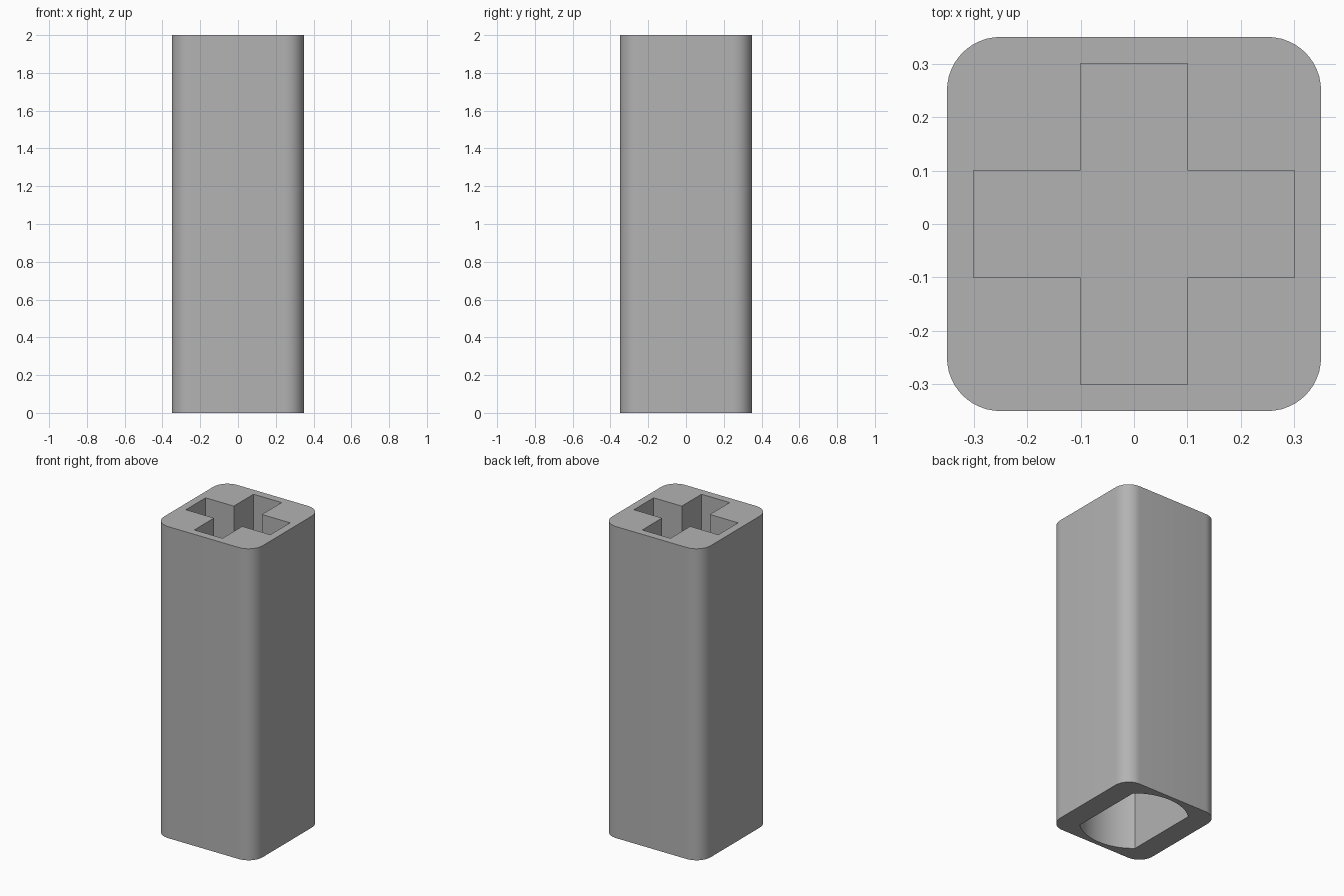
import bpy
import bmesh
from math import asin, cos, sin, pi, radians

if "Cube" in bpy.data.objects:
    bpy.data.objects.remove(bpy.data.objects["Cube"], do_unlink=True)

HEIGHT = 2.0
HALF = 0.35
CORNER = 0.10
SOCKET_DEPTH = 0.9
OVERCUT = 0.1

grey = bpy.data.materials.new("plain grey")
grey.use_nodes = True
colour = (0.45, 0.45, 0.45, 1)
grey.diffuse_color = colour
grey.node_tree.nodes["Principled BSDF"].inputs["Base Color"].default_value = colour


def arc(cx, cy, radius, start, end, steps):
    """Points along an arc, both ends included."""
    angles = [start + (end - start) * i / steps for i in range(steps + 1)]
    return [(cx + radius * cos(a), cy + radius * sin(a)) for a in angles]


def prism(name, outline, bottom, top):
    """Extrude a closed outline into an upright solid."""
    bm = bmesh.new()
    base = bm.faces.new([bm.verts.new((x, y, bottom)) for x, y in outline])
    result = bmesh.ops.extrude_face_region(bm, geom=[base], use_keep_orig=True)
    raised = [v for v in result["geom"] if isinstance(v, bmesh.types.BMVert)]
    bmesh.ops.translate(bm, verts=raised, vec=(0, 0, top - bottom))
    bmesh.ops.recalc_face_normals(bm, faces=bm.faces)
    mesh = bpy.data.meshes.new(name)
    bm.to_mesh(mesh)
    bm.free()
    mesh.materials.append(grey)
    obj = bpy.data.objects.new(name, mesh)
    bpy.context.collection.objects.link(obj)
    return obj


# Square sleeve with rounded upright corners
inner = HALF - CORNER
outline = []
for i, (sx, sy) in enumerate([(1, 1), (-1, 1), (-1, -1), (1, -1)]):
    outline += arc(sx * inner, sy * inner, CORNER, i * pi / 2, (i + 1) * pi / 2, 12)
sleeve = prism("coupling_sleeve", outline, 0, HEIGHT)

# Cross-shaped socket in the top
arm, reach = 0.1, 0.3
cross = []
for i in range(4):
    c, s = round(cos(i * pi / 2)), round(sin(i * pi / 2))
    for x, y in [(reach, -arm), (reach, arm), (arm, arm)]:
        cross.append((x * c - y * s, x * s + y * c))
cross_cutter = prism("cross_socket_cutter", cross, HEIGHT - SOCKET_DEPTH, HEIGHT + OVERCUT)

# Round socket with two flats in the bottom
radius, flat = 0.32, 0.21
half_angle = asin(flat / radius)
shaft = []
for middle in (pi / 2, -pi / 2):
    shaft += arc(0, 0, radius, middle - half_angle, middle + half_angle, 24)
shaft_cutter = prism("shaft_socket_cutter", shaft, -OVERCUT, SOCKET_DEPTH)

# Cut both sockets and smooth the rounded walls
bpy.context.view_layer.objects.active = sleeve
sleeve.select_set(True)
for cutter in (cross_cutter, shaft_cutter):
    cut = sleeve.modifiers.new(cutter.name, "BOOLEAN")
    cut.operation = "DIFFERENCE"
    cut.solver = "EXACT"
    cut.object = cutter
    bpy.ops.object.modifier_apply(modifier=cut.name)
    bpy.data.objects.remove(cutter, do_unlink=True)
bpy.ops.object.shade_smooth_by_angle(angle=radians(30))
